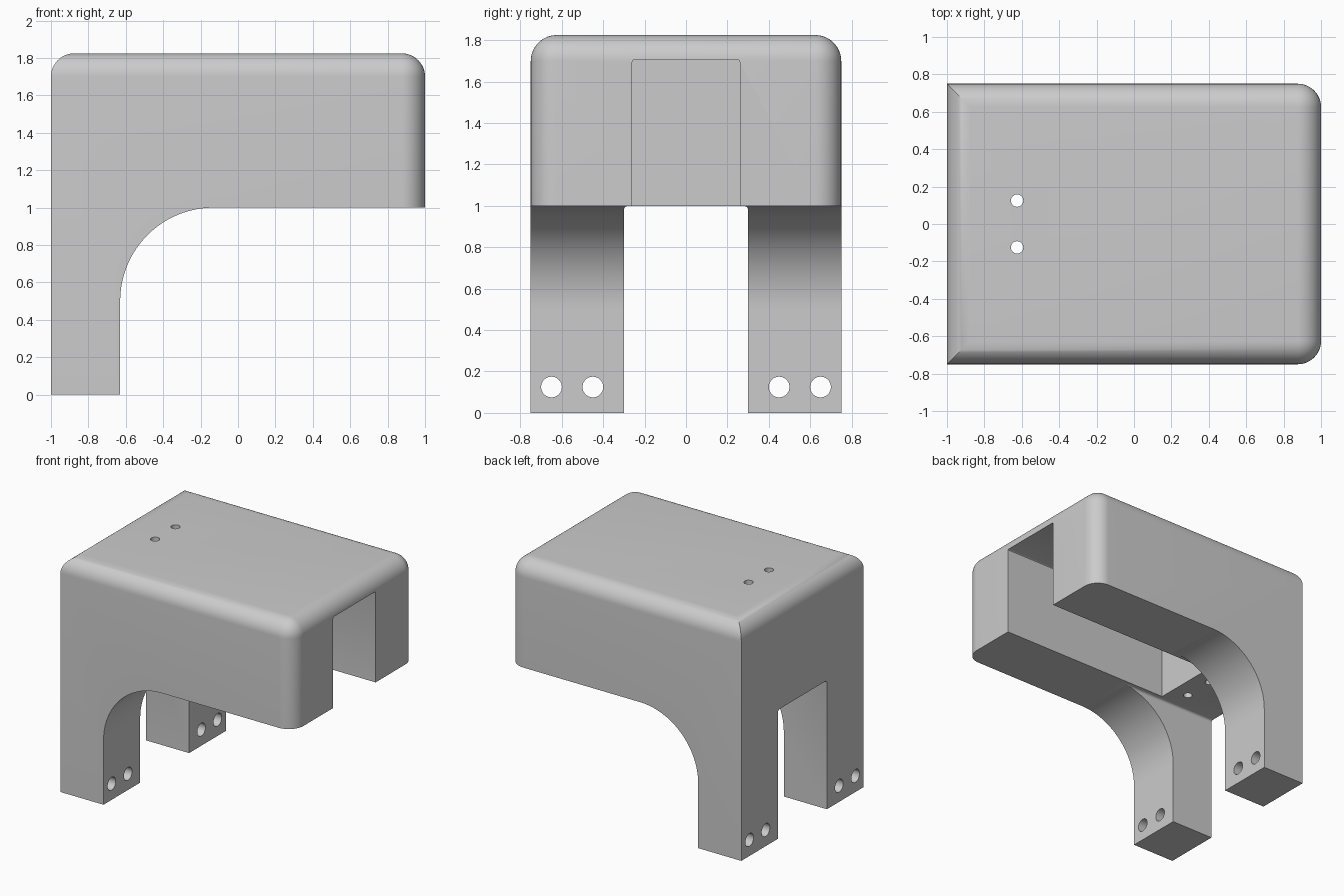
import bpy
import bmesh
import math
from mathutils import Matrix

default = bpy.data.objects.get("Cube")
if default:
    bpy.data.objects.remove(default, do_unlink=True)

HALF_W, TOP, SHELF, ROUND = 0.75, 1.825, 1.0, 0.125

grey = bpy.data.materials.new("light_grey")
grey.use_nodes = True
grey.diffuse_color = (0.6, 0.6, 0.6, 1)
grey.node_tree.nodes["Principled BSDF"].inputs["Base Color"].default_value = (0.6, 0.6, 0.6, 1)


def make_object(name, bm):
    bmesh.ops.recalc_face_normals(bm, faces=bm.faces)
    mesh = bpy.data.meshes.new(name)
    bm.to_mesh(mesh)
    bm.free()
    mesh.materials.append(grey)
    obj = bpy.data.objects.new(name, mesh)
    bpy.context.collection.objects.link(obj)
    return obj


def box(name, low, high, is_round, radius, segments):
    """Box whose edges picked by is_round(midpoint) are rounded."""
    bm = bmesh.new()
    bmesh.ops.create_cube(bm, size=1)
    for v in bm.verts:
        v.co = [lo + (c + 0.5) * (hi - lo) for c, lo, hi in zip(v.co, low, high)]
    edges = [e for e in bm.edges if is_round((e.verts[0].co + e.verts[1].co) / 2)]
    bmesh.ops.bevel(bm, geom=edges, offset=radius, segments=segments,
                    profile=0.5, affect='EDGES', clamp_overlap=True)
    return make_object(name, bm)


def drill(name, radius, length, centre, turn=0):
    bm = bmesh.new()
    bmesh.ops.create_cone(bm, cap_ends=True, segments=40, radius1=radius,
                          radius2=radius, depth=length,
                          matrix=Matrix.Translation(centre) @ Matrix.Rotation(turn, 4, 'Y'))
    return make_object(name, bm)


# Housing block: rounded top rim and rounded vertical corners at the +x end
body = box("bracket_body", (-1, -HALF_W, 0), (1, HALF_W, TOP),
           lambda m: m.z > TOP - 0.01 or (m.x > 0.99 and abs(m.y) > HALF_W - 0.01),
           ROUND, 12)

# Arched space under the overhang
bm = bmesh.new()
outline = [(1.2, -0.2), (1.2, SHELF)]
for i in range(33):
    a = math.pi / 2 * (1 + i / 32)
    outline.append((-0.13 + 0.5 * math.cos(a), 0.5 + 0.5 * math.sin(a)))
outline.append((-0.63, -0.2))
face = bm.faces.new([bm.verts.new((x, -1, z)) for x, z in outline])
side = bmesh.ops.extrude_face_region(bm, geom=[face])["geom"]
bmesh.ops.translate(bm, vec=(0, 2, 0), verts=[v for v in side if isinstance(v, bmesh.types.BMVert)])
cutters = [make_object("arch_cutter", bm)]

# Gap between the legs and the slot running in from the +x end
cutters.append(box("leg_gap_cutter", (-1.2, -0.3, -0.2), (0.2, 0.3, SHELF),
                   lambda m: m.z > SHELF - 0.01 and abs(m.y) > 0.29, 0.02, 4))
cutters.append(box("slot_cutter", (-0.49, -0.26, 0.8), (1.2, 0.26, 1.705),
                   lambda m: m.z > 1.7 and abs(m.y) > 0.25, 0.01, 3))

# Mounting holes through the feet and the top
for s in (-1, 1):
    for y in (0.45, 0.65):
        cutters.append(drill("foot_hole_cutter", 0.05, 0.6, (-0.815, s * y, 0.125), math.pi / 2))
    cutters.append(drill("top_hole_cutter", 0.033, 1.2, (-0.625, s * 0.125, 1.4)))

for cutter in cutters:
    cutter.hide_render = True
    mod = body.modifiers.new(cutter.name, 'BOOLEAN')
    mod.operation = 'DIFFERENCE'
    mod.solver = 'EXACT'
    mod.object = cutter

# Bake the cuts and discard the cutters
bpy.context.view_layer.update()
result = bpy.data.meshes.new_from_object(
    body.evaluated_get(bpy.context.evaluated_depsgraph_get()))
body.modifiers.clear()
body.data = result
result.materials.clear()
result.materials.append(grey)
for p in result.polygons:
    p.material_index = 0
for cutter in cutters:
    bpy.data.objects.remove(cutter, do_unlink=True)

bpy.ops.object.select_all(action='DESELECT')
body.select_set(True)
bpy.context.view_layer.objects.active = body
bpy.ops.object.shade_smooth_by_angle(angle=math.radians(30))
